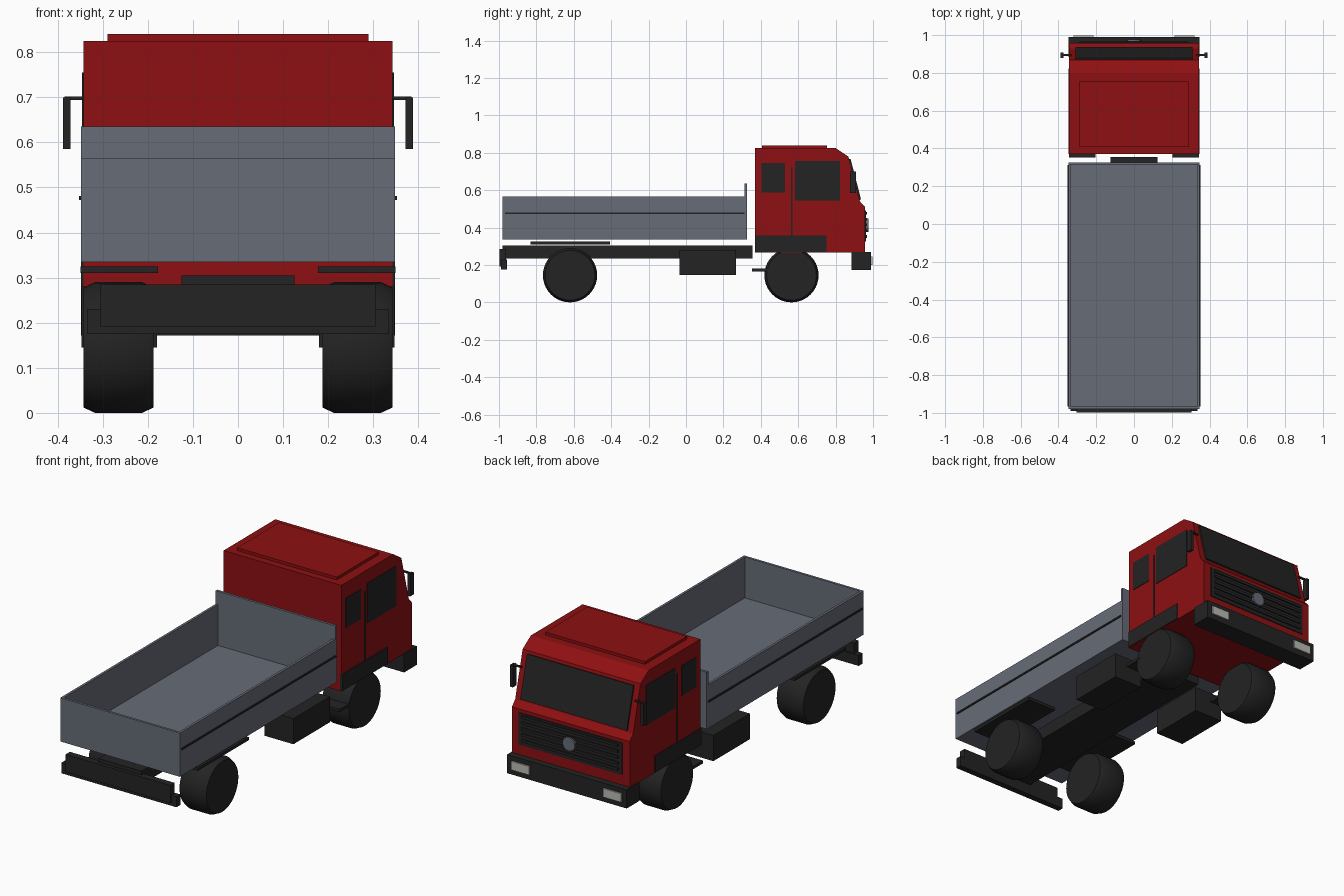
import bpy
import bmesh
import math
from mathutils import Matrix, Vector

cube = bpy.data.objects.get("Cube")
if cube:
    bpy.data.objects.remove(cube, do_unlink=True)


def material(name, r, g, b):
    m = bpy.data.materials.new(name)
    m.use_nodes = True
    m.diffuse_color = (r, g, b, 1)
    bsdf = next(n for n in m.node_tree.nodes if n.type == 'BSDF_PRINCIPLED')
    bsdf.inputs["Base Color"].default_value = (r, g, b, 1)
    bsdf.inputs["Roughness"].default_value = 0.6
    return m


RED = material("cab red", 0.27, 0.005, 0.006)
GREY = material("bed grey", 0.135, 0.15, 0.185)
DARK = material("dark trim", 0.017, 0.017, 0.017)
LAMP = material("lamp white", 0.5, 0.5, 0.46)


def finish(name, bm, mat):
    bmesh.ops.recalc_face_normals(bm, faces=bm.faces)
    mesh = bpy.data.meshes.new(name)
    bm.to_mesh(mesh)
    bm.free()
    mesh.materials.append(mat)
    obj = bpy.data.objects.new(name, mesh)
    bpy.context.scene.collection.objects.link(obj)
    return obj


def box(name, mat, x, y, z):
    """Box from three (low, high) ranges."""
    bm = bmesh.new()
    bmesh.ops.create_cube(bm, size=1)
    for v in bm.verts:
        v.co = [(a + b) / 2 + c * (b - a) for c, (a, b) in zip(v.co, (x, y, z))]
    return finish(name, bm, mat)


def pair(name, mat, x, y, z):
    """The same box on the left (+x) and right (-x)."""
    box("left_" + name, mat, x, y, z)
    box("right_" + name, mat, (-x[1], -x[0]), y, z)


def extrude_x(name, mat, profile, half):
    """Side profile of (y, z) points extruded across the width."""
    bm = bmesh.new()
    face = bm.faces.new([bm.verts.new((-half, y, z)) for y, z in profile])
    out = bmesh.ops.extrude_face_region(bm, geom=[face])
    moved = [g for g in out["geom"] if isinstance(g, bmesh.types.BMVert)]
    bmesh.ops.translate(bm, verts=moved, vec=(2 * half, 0, 0))
    return finish(name, bm, mat)


def wheel(name, cx, cy):
    """Tyre with chamfered shoulders."""
    bm = bmesh.new()
    rings = []
    n = 40
    for x, r in ((-0.078, 0.133), (-0.052, 0.145), (0.052, 0.145), (0.078, 0.133)):
        rings.append([bm.verts.new((cx + x, cy + r * math.cos(math.tau * i / n),
                                    0.145 + r * math.sin(math.tau * i / n)))
                      for i in range(n)])
    for a, b in zip(rings, rings[1:]):
        for i in range(n):
            j = (i + 1) % n
            bm.faces.new((a[i], a[j], b[j], b[i]))
    bm.faces.new(rings[0])
    bm.faces.new(rings[-1])
    obj = finish(name, bm, DARK)
    bpy.ops.object.select_all(action='DESELECT')
    obj.select_set(True)
    bpy.context.view_layer.objects.active = obj
    bpy.ops.object.shade_smooth_by_angle(angle=math.radians(40))


# Cab shell and raised roof panel
extrude_x("cab", RED, [(0.37, 0.267), (0.37, 0.825), (0.80, 0.825), (0.868, 0.78),
                       (0.93, 0.54), (0.957, 0.51), (0.957, 0.267)], 0.343)
box("roof_panel", RED, (-0.29, 0.29), (0.407, 0.755), (0.82, 0.84))

# Windscreen plate lying on the sloping front
top, bottom = Vector((0.872, 0.765)), Vector((0.928, 0.548))
out = Vector((0.008, 0.002))
extrude_x("windscreen", DARK, [top, top + out, bottom + out, bottom], 0.31)

# Side windows, door seams and lower cab trim
pair("front_window", DARK, (0.34, 0.346), (0.583, 0.823), (0.545, 0.755))
pair("rear_window", DARK, (0.34, 0.346), (0.405, 0.528), (0.588, 0.745))
pair("door_seam", DARK, (0.34, 0.346), (0.561, 0.569), (0.35, 0.72))
pair("cab_skirt", DARK, (0.335, 0.348), (0.37, 0.75), (0.27, 0.357))

# Grille with raised slats and a plain round badge
box("grille", DARK, (-0.3, 0.3), (0.95, 0.962), (0.325, 0.492))
for i in range(5):
    z = 0.345 + i * 0.031
    box(f"grille_slat_{i + 1}", DARK, (-0.28, 0.28), (0.96, 0.969), (z, z + 0.014))
bm = bmesh.new()
bmesh.ops.create_cone(bm, cap_ends=True, segments=16, radius1=0.036, radius2=0.036,
                      depth=0.02, matrix=Matrix.Translation((0, 0.966, 0.412))
                      @ Matrix.Rotation(math.pi / 2, 4, 'X'))
finish("grille_disc", bm, GREY)

# Front bumper and headlights
box("front_bumper", DARK, (-0.348, 0.348), (0.884, 0.99), (0.172, 0.27))
pair("headlight", LAMP, (0.215, 0.32), (0.985, 0.998), (0.2, 0.245))

# Mirrors on short arms
pair("mirror_arm", DARK, (0.33, 0.385), (0.889, 0.899), (0.694, 0.702))
pair("mirror", DARK, (0.372, 0.388), (0.878, 0.908), (0.585, 0.7))

# Load bed: floor, side boards, tailboard and taller headboard
box("bed_floor", GREY, (-0.348, 0.348), (-0.98, 0.325), (0.335, 0.35))
pair("side_board", GREY, (0.335, 0.348), (-0.98, 0.325), (0.335, 0.565))
box("tailboard", GREY, (-0.348, 0.348), (-0.98, -0.967), (0.335, 0.565))
box("headboard", GREY, (-0.348, 0.348), (0.312, 0.325), (0.335, 0.635))
pair("side_rail", DARK, (0.345, 0.353), (-0.967, 0.313), (0.472, 0.481))

# Chassis, rear bumper, tanks, mudguards and steps
box("chassis", DARK, (-0.125, 0.125), (-0.98, 0.355), (0.235, 0.305))
box("rear_bumper_plate", DARK, (-0.305, 0.305), (-0.998, -0.962), (0.192, 0.285))
box("rear_bumper_beam", DARK, (-0.335, 0.335), (-0.99, -0.957), (0.175, 0.23))
pair("side_tank", DARK, (0.18, 0.347), (-0.035, 0.268), (0.145, 0.28))
pair("rear_mudguard", DARK, (0.178, 0.349), (-0.832, -0.407), (0.31, 0.325))
pair("cab_step", DARK, (0.205, 0.345), (0.352, 0.45), (0.165, 0.18))

# Wheels
for side, s in (("left", 1), ("right", -1)):
    wheel(side + "_front_wheel", s * 0.265, 0.564)
    wheel(side + "_rear_wheel", s * 0.265, -0.62)
